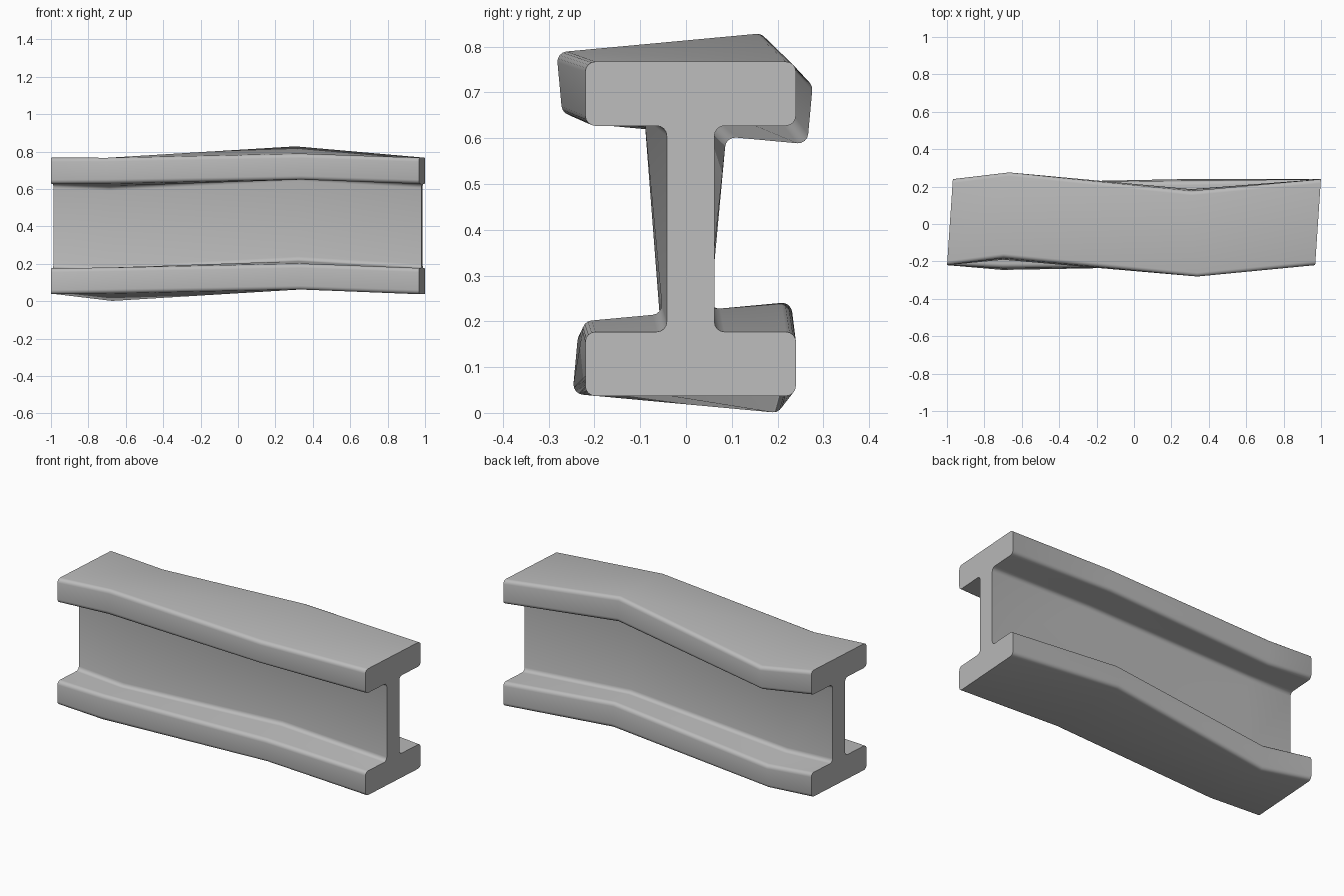
import bpy, bmesh, math
from mathutils import Vector, Matrix

cube = bpy.data.objects.get("Cube")
if cube:
    bpy.data.objects.remove(cube, do_unlink=True)

steel = bpy.data.materials.new("grey_steel")
steel.use_nodes = True
COLOUR = (0.5, 0.5, 0.5, 1)
steel.diffuse_color = COLOUR
steel.node_tree.nodes["Principled BSDF"].inputs["Base Color"].default_value = COLOUR

HALF_W, HALF_H, FLANGE, HALF_WEB, RADIUS, STEPS = 0.23, 0.365, 0.14, 0.052, 0.022, 4


def i_profile():
    """I-shaped cross-section with every corner rounded, as (y, z) points."""
    inner = HALF_H - FLANGE
    quarter = [(HALF_W, HALF_H), (HALF_W, inner), (HALF_WEB, inner)]
    right = quarter + [(y, -z) for y, z in reversed(quarter)]
    corners = [Vector(p) for p in right + [(-y, z) for y, z in reversed(right)]]
    points = []
    for i, c in enumerate(corners):
        to_prev = (corners[i - 1] - c).normalized() * RADIUS
        to_next = (corners[(i + 1) % len(corners)] - c).normalized() * RADIUS
        for k in range(STEPS + 1):
            a = math.pi / 2 * k / STEPS
            points.append(c + to_prev * (1 - math.sin(a)) + to_next * (1 - math.cos(a)))
    return points


# Stations along the beam: x, centre y, centre z, twist in degrees, skew of x across y
STATIONS = [
    (-0.984, 0.01, 0.402, 0.0, 0.067),
    (-0.685, 0.015, 0.384, -5.3, 0.07),
    (0.32, -0.02, 0.445, 5.3, -0.07),
    (0.984, 0.01, 0.402, 0.0, 0.067),
]

# Loft the profile through the stations and cap both ends
bm = bmesh.new()
rings = []
for x, cy, cz, twist, skew in STATIONS:
    turn = Matrix.Rotation(math.radians(twist), 2)
    ring = []
    for p in i_profile():
        q = turn @ p
        ring.append(bm.verts.new((x + skew * q.x, cy + q.x, cz + q.y)))
    rings.append(ring)
for a, b in zip(rings, rings[1:]):
    for i in range(len(a)):
        j = (i + 1) % len(a)
        bm.faces.new((a[i], a[j], b[j], b[i]))
bm.faces.new(rings[0])
bm.faces.new(rings[-1])
bmesh.ops.recalc_face_normals(bm, faces=bm.faces)

mesh = bpy.data.meshes.new("bent_beam")
bm.to_mesh(mesh)
bm.free()
mesh.materials.append(steel)
beam = bpy.data.objects.new("bent_beam", mesh)
bpy.context.collection.objects.link(beam)

# Smooth sides, sharp ends
bpy.ops.object.select_all(action="DESELECT")
beam.select_set(True)
bpy.context.view_layer.objects.active = beam
bpy.ops.object.shade_smooth_by_angle(angle=math.radians(35))
